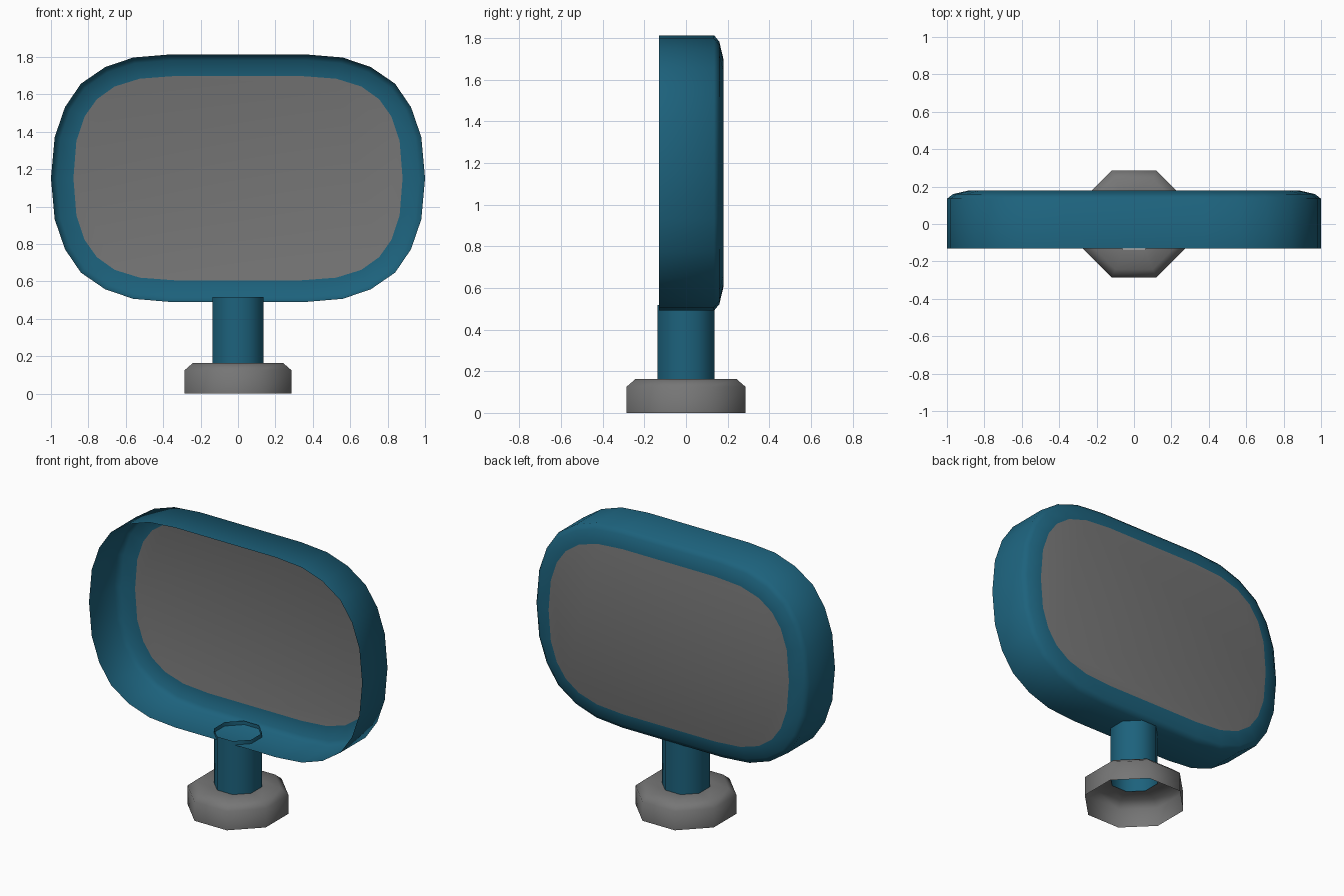
import bpy, math

if "Cube" in bpy.data.objects:
    bpy.data.objects.remove(bpy.data.objects["Cube"])


def paint(name, color):
    m = bpy.data.materials.new(name)
    m.diffuse_color = (*color, 1)
    m.use_nodes = True
    m.node_tree.nodes["Principled BSDF"].inputs["Base Color"].default_value = m.diffuse_color
    return m


teal = paint("teal_paint", (.012, .122, .203))
grey = paint("dark_grey", (.18, .18, .18))


def make(name, verts, faces, *mats):
    me = bpy.data.meshes.new(name)
    me.from_pydata(verts, [], faces)
    ob = bpy.data.objects.new(name, me)
    bpy.context.collection.objects.link(ob)
    for m in mats:
        me.materials.append(m)
    bpy.ops.object.select_all(action='DESELECT')
    ob.select_set(True)
    bpy.context.view_layer.objects.active = ob
    bpy.ops.object.shade_smooth_by_angle(angle=math.radians(60))
    return ob


def bridge(rings):
    """Join consecutive closed rings with quads."""
    n = len(rings[0])
    verts = [v for r in rings for v in r]
    faces = [(k * n + i, k * n + (i + 1) % n, (k + 1) * n + (i + 1) % n, (k + 1) * n + i)
             for k in range(len(rings) - 1) for i in range(n)]
    return verts, faces


def outline(quarter):
    """Mirror a quarter outline (first point on the x axis) into a full loop."""
    right = [(x, -z) for x, z in quarter[:0:-1]] + quarter
    return right + [(-x, z) for x, z in right[::-1]]


def octagon(apothem, z):
    r = apothem / math.cos(math.pi / 8)
    return [(r * math.cos((i + .5) * math.pi / 4), r * math.sin((i + .5) * math.pi / 4), z)
            for i in range(8)]


# Rounded housing outlines: outer wall and inset back edge
outer = outline([(1, 0), (.98, .22), (.925, .38), (.84, .505), (.71, .594), (.56, .645), (.37, .661)])
inner = outline([(.88, 0), (.864, .2), (.82, .33), (.755, .422), (.66, .49), (.525, .532), (.34, .546)])
CZ = 1.152


def housing_ring(t, y):
    return [(a + (c - a) * t, y, CZ + b + (d - b) * t) for (a, b), (c, d) in zip(outer, inner)]


# Housing shell, open at the front, with the grey panel as its back face
verts, faces = bridge([housing_ring(0, -.13), housing_ring(0, .135),
                       housing_ring(.27, .16), housing_ring(1, .18)])
n = len(outer)
faces.append(tuple(range(3 * n, 4 * n)))
housing = make("mirror_housing", verts, faces, teal, grey)
housing.data.polygons[-1].material_index = 1

# Open octagonal stem
make("stem", *bridge([octagon(.137, .16), octagon(.137, .517)]), teal)

# Hollow chamfered foot with a hole for the stem
make("base", *bridge([octagon(.286, 0), octagon(.286, .125),
                      octagon(.242, .163), octagon(.137, .163)]), grey)
